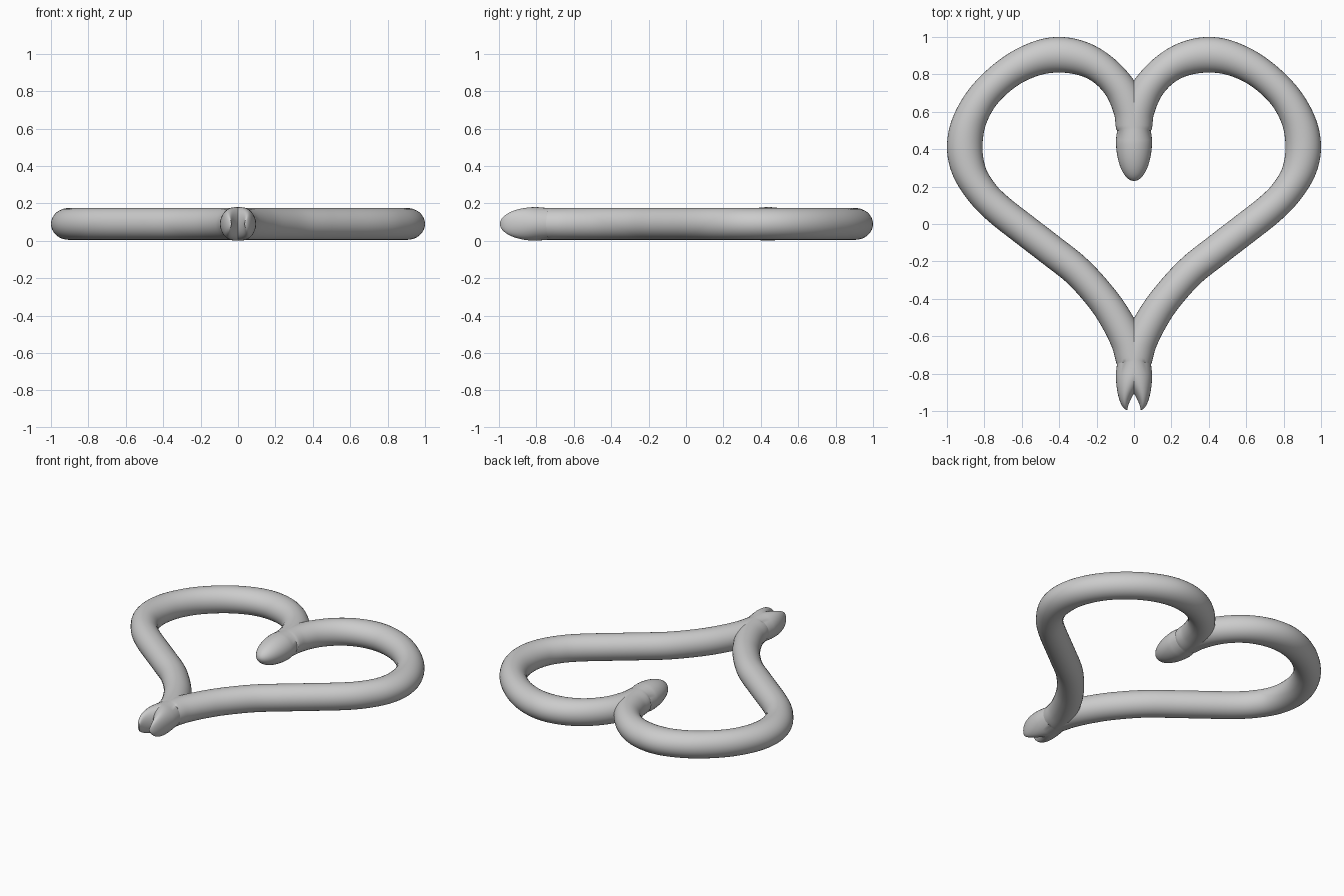
import bpy
import bmesh
import math
from mathutils import Vector

cube = bpy.data.objects.get("Cube")
if cube:
    bpy.data.objects.remove(cube, do_unlink=True)

SIDES = 32        # vertices around the tube
STEPS = 6         # samples between path points
CAP_STEPS = 14    # rings in each rounded end
MID_Z = 0.09
TUBE_HEIGHT = 0.085
CAP_HEIGHT = 0.09

# Centre line of the left half, from the inner dip round to the lower point
PATH = [(0, .5), (.016, .6), (.07, .72), (.16, .82), (.27, .882), (.4, .905),
        (.53, .882), (.67, .81), (.8, .69), (.88, .55), (.905, .41),
        (.88, .28), (.81, .165), (.72, .075), (.58, -.035), (.45, -.135),
        (.3, -.255), (.17, -.4), (.09, -.52), (.03, -.64), (0, -.74)]


def smooth_path(points):
    """Catmull-Rom samples through the points."""
    pts = [Vector(p) for p in points]
    pts = [2 * pts[0] - pts[1]] + pts + [2 * pts[-1] - pts[-2]]
    out = []
    for a, b, c, d in zip(pts, pts[1:], pts[2:], pts[3:]):
        for i in range(STEPS):
            t = i / STEPS
            out.append(b + (c - a) * t / 2
                       + (2 * a - 5 * b + 4 * c - d) * t ** 2 / 2
                       + (3 * b - a - 3 * c + d) * t ** 3 / 2)
    out.append(pts[-2])
    return out


def cap_steps():
    """Distance along a rounded end and the matching roundness."""
    for i in range(CAP_STEPS + 1):
        angle = i / CAP_STEPS * math.radians(89)
        yield math.sin(angle), math.cos(angle)


# Each section is centre, sideways direction, half width, half height
sections = []

# Rounded end in the dip
for t, s in cap_steps():
    sections.insert(0, (Vector((0, .45 - .22 * t)), Vector((1, 0)),
                        .097 * s, CAP_HEIGHT * s))

# Main tube, slightly slimmer on its diagonal stretches
line = smooth_path(PATH)
for i, centre in enumerate(line):
    tangent = (line[min(i + 1, len(line) - 1)] - line[max(i - 1, 0)]).normalized()
    slim = .012 * (2 * tangent.x * tangent.y) ** 2
    end = i in (0, len(line) - 1)
    side = Vector((tangent.y, -tangent.x))
    if end:
        side = Vector((1 if i == 0 else -1, 0))
    sections.append((centre, side, .09 if end else .095 - slim, TUBE_HEIGHT))

# Rounded lobe at the lower point, parted from its mirror by a cleft
for t, s in cap_steps():
    outer = .035 + .062 * s
    inner = .035 - .125 * (1 - t) ** 1.6
    sections.append((Vector(((outer + inner) / 2, -.8 - .195 * t)),
                     Vector((-1, 0)), (outer - inner) / 2, CAP_HEIGHT * s))

# Skin the sections
bm = bmesh.new()
rings = []
for centre, side, width, height in sections:
    ring = []
    for k in range(SIDES):
        a = math.tau * k / SIDES
        p = centre + side * width * math.cos(a)
        ring.append(bm.verts.new((p.x, p.y, MID_Z + height * math.sin(a))))
    rings.append(ring)
for r0, r1 in zip(rings, rings[1:]):
    for k in range(SIDES):
        n = (k + 1) % SIDES
        bm.faces.new((r0[k], r0[n], r1[n], r1[k]))
bm.faces.new(rings[0])
bm.faces.new(rings[-1])
bmesh.ops.recalc_face_normals(bm, faces=bm.faces)
mesh = bpy.data.meshes.new("heart_tube")
bm.to_mesh(mesh)
bm.free()

heart = bpy.data.objects.new("heart_tube", mesh)
bpy.context.collection.objects.link(heart)

# Plain grey
grey = bpy.data.materials.new("plain_grey")
grey.use_nodes = True
grey.diffuse_color = (.6, .6, .6, 1)
grey.node_tree.nodes["Principled BSDF"].inputs["Base Color"].default_value = (.6, .6, .6, 1)
mesh.materials.append(grey)

# Smooth shading and the matching right half
bpy.ops.object.select_all(action='DESELECT')
heart.select_set(True)
bpy.context.view_layer.objects.active = heart
bpy.ops.object.shade_smooth_by_angle(angle=math.radians(40))
mirror = heart.modifiers.new("right_half", 'MIRROR')
mirror.use_mirror_merge = False
